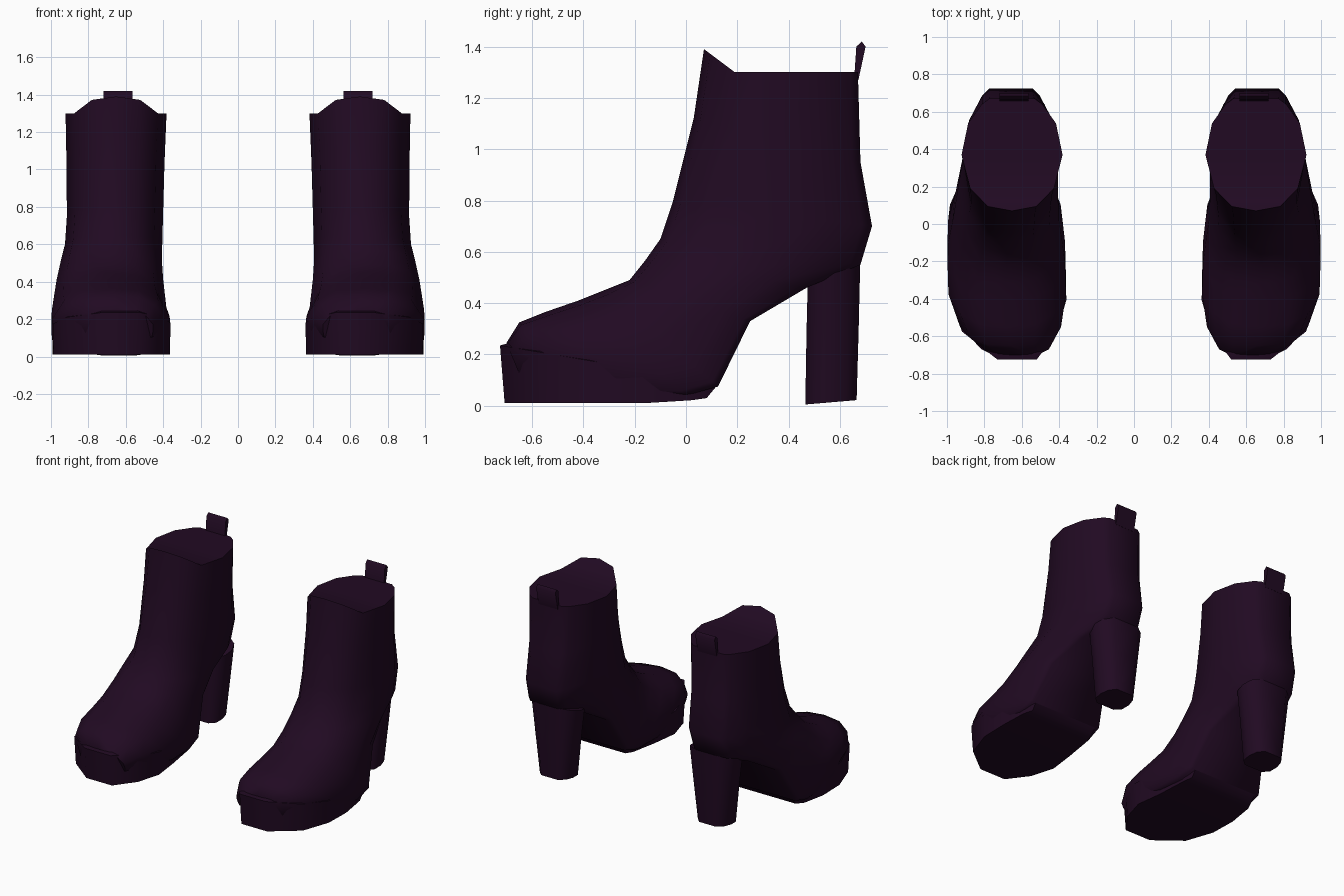
import bpy
import bmesh
import math

cube = bpy.data.objects.get("Cube")
if cube:
    bpy.data.objects.remove(cube, do_unlink=True)

plum = bpy.data.materials.new("dark plum leather")
plum.use_nodes = True
COLOUR = (0.015, 0.003, 0.016, 1)
plum.diffuse_color = COLOUR
plum.node_tree.nodes["Principled BSDF"].inputs["Base Color"].default_value = COLOUR


def cap(bm, loop):
    """Close a loop with strips between mirrored points."""
    n = len(loop)
    for i in range((n - 1) // 2):
        quad = [loop[i], loop[i + 1], loop[n - 2 - i], loop[n - 1 - i]]
        bm.faces.new(list(dict.fromkeys(quad)))


def loft(name, rings, side):
    """Skin a list of closed rings, cap both ends; side -1 mirrors in x."""
    bm = bmesh.new()
    loops = [[bm.verts.new((side * x, y, z)) for x, y, z in ring] for ring in rings]
    for a, b in zip(loops, loops[1:]):
        for i in range(len(a)):
            j = (i + 1) % len(a)
            bm.faces.new((a[i], a[j], b[j], b[i]))
    cap(bm, loops[0])
    cap(bm, loops[-1])
    bmesh.ops.recalc_face_normals(bm, faces=bm.faces)
    mesh = bpy.data.meshes.new(name)
    bm.to_mesh(mesh)
    bm.free()
    mesh.materials.append(plum)
    obj = bpy.data.objects.new(name, mesh)
    bpy.context.collection.objects.link(obj)
    bpy.ops.object.select_all(action='DESELECT')
    obj.select_set(True)
    bpy.context.view_layer.objects.active = obj
    bpy.ops.object.shade_smooth_by_angle(angle=math.radians(56))


# Half sections: (position back to front, shaft width, foot width)
SECTION = [(1, 0.45, 0.92), (0.95, 0.6, 0.97), (0.78, 0.87, 1),
           (0.5, 1, 1), (0.2, 0.83, 0.8), (0.04, 0.48, 0.48)]

# Upper rings: front y z, back y z, centre x, half width, foot blend
UPPER = [
    (0.07, 1.39, 0.67, 1.30, 0.652, 0.27, 0),
    (0.03, 1.12, 0.68, 0.95, 0.655, 0.262, 0),
    (-0.05, 0.80, 0.725, 0.70, 0.658, 0.257, 0),
    (-0.10, 0.65, 0.68, 0.55, 0.665, 0.26, 0),
    (-0.16, 0.565, 0.47, 0.46, 0.677, 0.27, 0.25),
    (-0.22, 0.49, 0.25, 0.33, 0.685, 0.285, 0.7),
    (-0.32, 0.45, 0.125, 0.075, 0.688, 0.305, 1),
    (-0.42, 0.41, 0.00, 0.04, 0.683, 0.314, 1),
    (-0.55, 0.365, -0.20, 0.04, 0.678, 0.314, 1),
    (-0.65, 0.325, -0.45, 0.08, 0.66, 0.27, 1),
    (-0.70, 0.245, -0.64, 0.10, 0.635, 0.18, 1),
]


def upper_ring(index, fy, fz, by, bz, cx, half, blend):
    def point(t, w):
        # The collar is level behind a raised front peak
        s = min(1, t / 0.2) if index == 0 else t
        return (cx + half * w, fy + (by - fy) * t, fz + (bz - fz) * s)
    widths = [(t, a + (b - a) * blend) for t, a, b in SECTION]
    return ([point(t, w) for t, w in widths] + [point(0, 0)]
            + [point(t, -w) for t, w in reversed(widths)])


# Platform outline seen from above, from toe round to toe
SOLE = [(0.73, -0.725), (0.92, -0.575), (0.99, -0.37), (0.995, -0.17),
        (0.975, 0.03), (0.945, 0.13), (0.43, 0.13), (0.41, 0.03),
        (0.385, -0.2), (0.36, -0.4), (0.41, -0.575), (0.52, -0.725)]


def sole_rings():
    bottom = [(0.69 + (x - 0.69) * 0.985, y * (0.975 if y < 0 else 0.62),
               0.01 + 0.02 * max(0, y + 0.1) / 0.23) for x, y in SOLE]
    top = [(x, y, 0.235 - 0.145 * (y + 0.725) / 0.855) for x, y in SOLE]
    # Slight rise of the welt towards the upper
    welt = [(0.68 + (x - 0.68) * 0.9, y * 0.95, z + 0.01) for x, y, z in top]
    return [bottom, top, welt]


def heel_ring(front, back, half, front_z, back_z):
    cx, depth = 0.638, back - front
    plan = [(0.6, 0), (0.95, 0.17), (1, 0.5), (0.87, 0.8), (0.55, 1)]
    pts = plan + [(-w, t) for w, t in reversed(plan)]
    return [(cx + w * half, front + t * depth, front_z + t * (back_z - front_z))
            for w, t in pts]


# Pull tab side profile (y, z)
TAB = [(0.655, 1.27), (0.664, 1.40), (0.685, 1.42), (0.70, 1.40), (0.672, 1.27)]

for label, side in (("left", 1), ("right", -1)):
    loft(label + "_boot_upper", [upper_ring(i, *r) for i, r in enumerate(UPPER)], side)
    loft(label + "_platform_sole", sole_rings(), side)
    loft(label + "_block_heel", [heel_ring(0.465, 0.665, 0.12, 0.005, 0.022),
                                 heel_ring(0.47, 0.673, 0.155, 0.3, 0.3),
                                 heel_ring(0.475, 0.679, 0.185, 0.5, 0.555)], side)
    loft(label + "_pull_tab", [[(x, y, z) for y, z in TAB] for x in (0.565, 0.72)], side)
